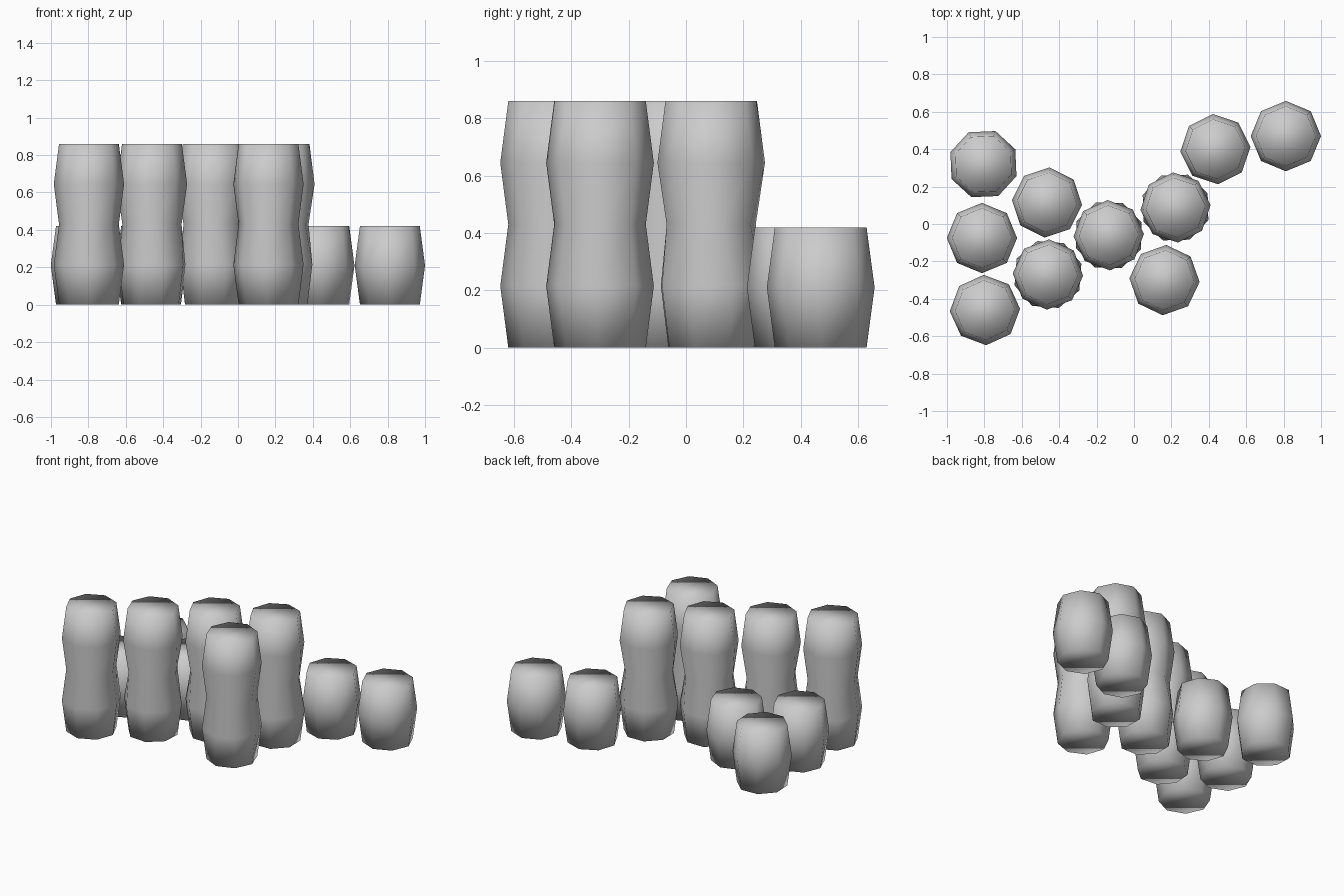
import bpy, bmesh
from math import cos, sin, radians, pi

cube = bpy.data.objects.get("Cube")
if cube:
    bpy.data.objects.remove(cube)

GREY = (0.6, 0.6, 0.6, 1)
mat = bpy.data.materials.new("plain grey")
mat.use_nodes = True
mat.diffuse_color = GREY
mat.node_tree.nodes["Principled BSDF"].inputs["Base Color"].default_value = GREY

SIDES, RIM, BELLY, TIER = 8, 0.16, 0.188, 0.43


def barrel(name, x, y, tiers, turn=0, twist=0):
    """Eight-sided barrel, one or two bulging tiers; twist turns the lower tier."""
    bm = bmesh.new()
    rings = []
    levels = tiers * 2
    for i in range(levels + 1):
        radius = BELLY if i % 2 else RIM
        z = i * TIER / 2 if tiers == 2 else i * 0.21
        # lower tier twisted, waist halfway, upper tier straight
        share = 1 if i < 2 else 0.5 if i == 2 else 0
        base = radians(turn + twist * share)
        rings.append([bm.verts.new((radius * cos(base + k * 2 * pi / SIDES),
                                    radius * sin(base + k * 2 * pi / SIDES), z))
                      for k in range(SIDES)])
    for low, high in zip(rings, rings[1:]):
        for k in range(SIDES):
            n = (k + 1) % SIDES
            bm.faces.new((low[k], low[n], high[n], high[k]))
    bm.faces.new(rings[-1])
    bm.faces.new(rings[0][::-1])
    for face in bm.faces:
        face.smooth = True
    mesh = bpy.data.meshes.new(name)
    bm.to_mesh(mesh)
    bm.free()
    mesh.materials.append(mat)
    obj = bpy.data.objects.new(name, mesh)
    obj.location = (x, y, 0)
    bpy.context.collection.objects.link(obj)


# Short single barrels
for i, (x, y, turn) in enumerate([(-0.805, 0.32, 25), (-0.813, -0.075, 0),
                                  (-0.465, 0.115, -4), (0.435, 0.40, 4),
                                  (0.812, 0.47, 0)], 1):
    barrel(f"short_barrel_{i}", x, y, 1, turn)

# Tall double barrels
for i, (x, y, turn, twist) in enumerate([(-0.797, -0.46, 2, 0), (-0.46, -0.27, -2, 20),
                                         (-0.135, -0.06, 2, 20), (0.222, 0.088, 4, 20),
                                         (0.163, -0.30, -3, 0)], 1):
    barrel(f"tall_barrel_{i}", x, y, 2, turn, twist)
